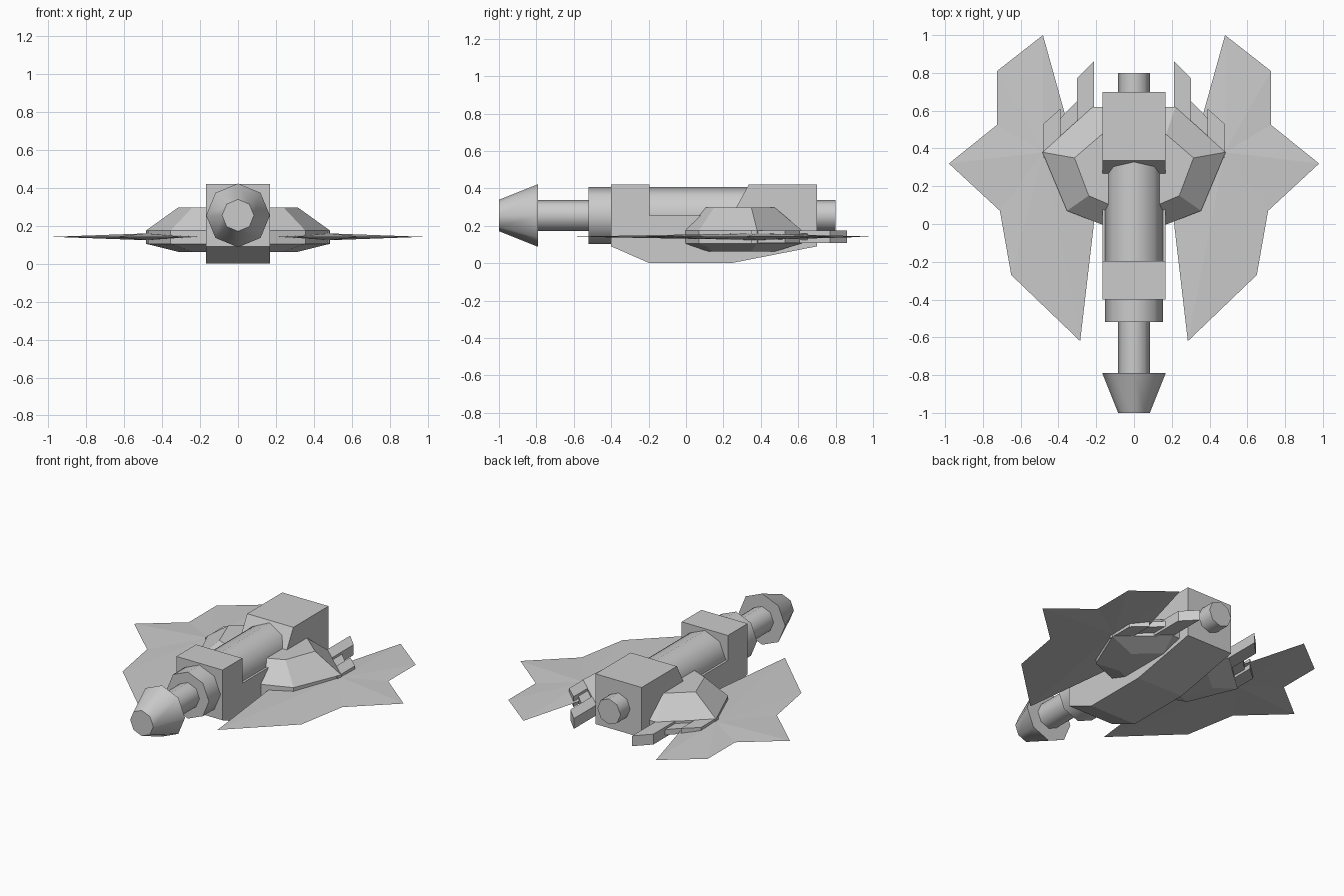
import bpy, bmesh, math

if "Cube" in bpy.data.objects:
    bpy.data.objects.remove(bpy.data.objects["Cube"])

AXIS_Z = 0.255   # height of the long central tube
MID_Z = 0.142    # height of the wing plane


def finish(name, bm):
    bmesh.ops.recalc_face_normals(bm, faces=bm.faces)
    me = bpy.data.meshes.new(name)
    bm.to_mesh(me)
    bm.free()
    ob = bpy.data.objects.new(name, me)
    bpy.context.collection.objects.link(ob)
    return ob


def mirror(ob):
    mod = ob.modifiers.new("mirror", "MIRROR")
    mod.use_mirror_merge = False


def loft(name, rings):
    """Join equal-length closed rings of points and cap both ends."""
    bm = bmesh.new()
    vs = [[bm.verts.new(p) for p in r] for r in rings]
    n = len(vs[0])
    for a, b in zip(vs, vs[1:]):
        for i in range(n):
            j = (i + 1) % n
            bm.faces.new((a[i], a[j], b[j], b[i]))
    bm.faces.new(vs[0])
    bm.faces.new(vs[-1])
    return finish(name, bm)


def tube(name, stations):
    """Eight-sided tube along y from (y, radius) stations."""
    rings = []
    for y, r in stations:
        rings.append([(r * math.cos(k * math.pi / 4), y,
                       AXIS_Z + r * math.sin(k * math.pi / 4)) for k in range(8)])
    ob = loft(name, rings)
    bpy.ops.object.select_all(action='DESELECT')
    ob.select_set(True)
    bpy.context.view_layer.objects.active = ob
    bpy.ops.object.shade_smooth_by_angle(angle=math.radians(50))


# Hull: side profile extruded across x
profile = [(-0.40, 0.42), (-0.40, 0.09), (-0.195, 0.0), (0.24, 0.0), (0.70, 0.09),
           (0.70, 0.42), (0.335, 0.42), (0.245, 0.255), (-0.195, 0.255), (-0.195, 0.42)]
loft("hull", [[(x, y, z) for y, z in profile] for x in (-0.168, 0.168)])

# Central tubes
tube("barrel", [(-0.52, 0.153), (0.45, 0.153)])
tube("inner_rod", [(-0.80, 0.084), (0.80, 0.084)])
tube("nose_cone", [(-1.0, 0.084), (-0.79, 0.168)])

# Side pods: straight band with chamfered top and bottom
outline = [(0.1, -0.03), (0.355, 0.07), (0.485, 0.38), (0.22, 0.62), (0.1, 0.62)]
inset = [(0.1, 0.09), (0.24, 0.15), (0.315, 0.35), (0.17, 0.475), (0.1, 0.475)]
levels = [(inset, 0.063), (outline, 0.105), (outline, 0.175), (inset, 0.297)]
mirror(loft("side_pod", [[(x, y, z) for x, y in ring] for ring, z in levels]))

# Wings: thin fans, thickest at the hub and sharp at the rim
rim = [(0.21, 0.02), (0.285, -0.62), (0.65, -0.27), (0.71, 0.07), (0.98, 0.32),
       (0.725, 0.525), (0.725, 0.81), (0.482, 1.0)]
bm = bmesh.new()
edge = [bm.verts.new((x, y, MID_Z)) for x, y in rim]
for dz in (0.018, -0.018):
    hub = bm.verts.new((0.48, 0.38, MID_Z + dz))
    for a, b in zip(edge, edge[1:] + edge[:1]):
        bm.faces.new((hub, a, b))
mirror(finish("wing", bm))

# Rear fins: slant-ended bars behind the pods
for i, (x0, x1, y0, y1, h) in enumerate([(0.212, 0.302, 0.862, 0.77, 0.034),
                                         (0.302, 0.39, 0.65, 0.56, 0.018),
                                         (0.39, 0.48, 0.61, 0.53, 0.034)]):
    shape = [(x0, 0.35), (x1, 0.35), (x1, y1), (x0, y0)]
    mirror(loft(f"rear_fin_{i + 1}",
                [[(x, y, MID_Z + s * h) for x, y in shape] for s in (-1, 1)]))
